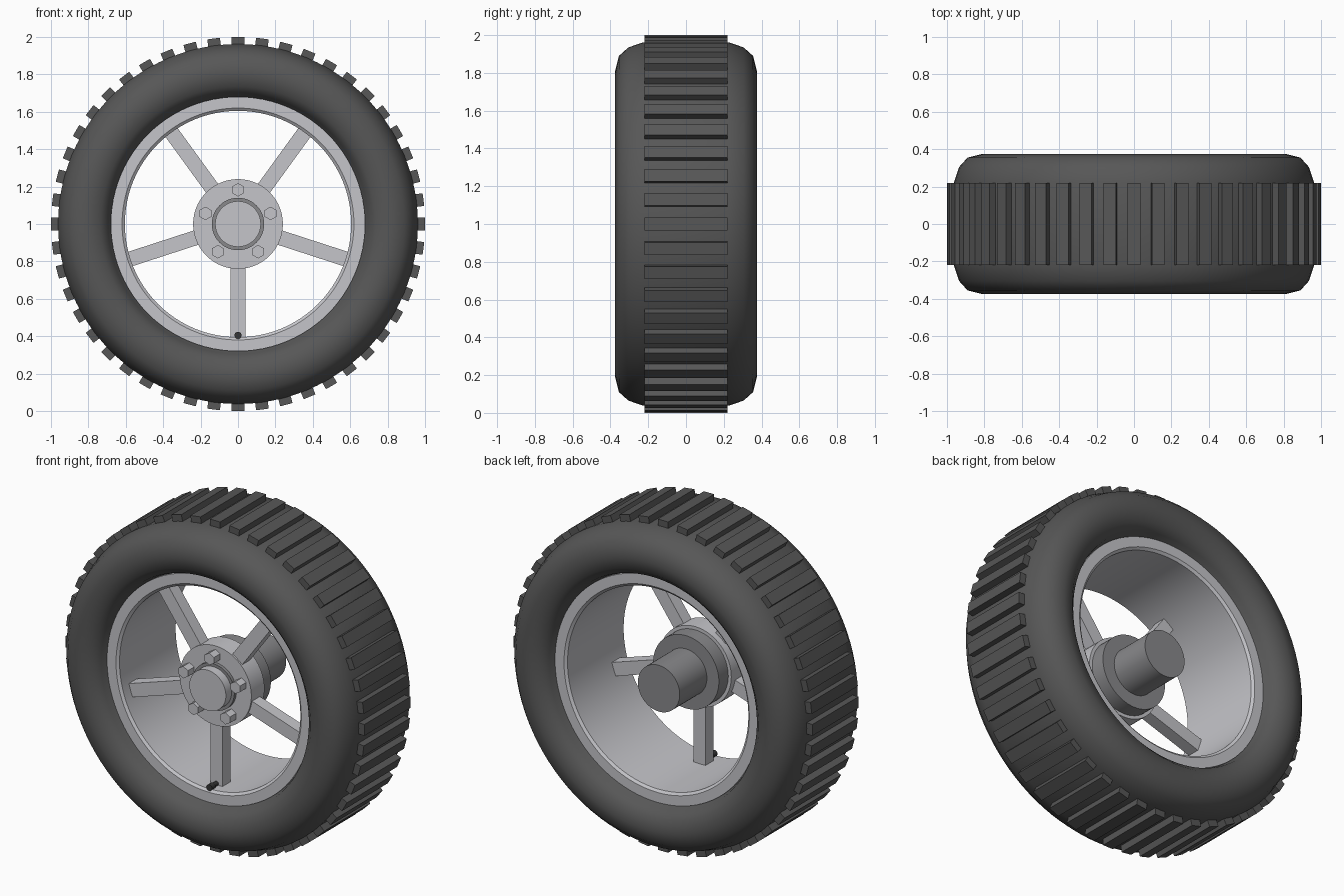
import bpy, bmesh, math
from mathutils import Matrix, Vector

if "Cube" in bpy.data.objects:
    bpy.data.objects.remove(bpy.data.objects["Cube"])

CENTRE = Vector((0, 0, 1))


def material(name, r, g, b):
    m = bpy.data.materials.new(name)
    m.diffuse_color = (r, g, b, 1)
    m.use_nodes = True
    m.node_tree.nodes["Principled BSDF"].inputs["Base Color"].default_value = m.diffuse_color
    return m


RUBBER = material("dark_rubber", 0.095, 0.095, 0.095)
BLACK = material("black_rubber", 0.035, 0.035, 0.035)
ALLOY = material("light_alloy", 0.56, 0.56, 0.59)
STEEL = material("grey_steel", 0.25, 0.25, 0.26)


def finish(bm, name, mat, angle=None):
    bmesh.ops.recalc_face_normals(bm, faces=bm.faces)
    me = bpy.data.meshes.new(name)
    bm.to_mesh(me)
    bm.free()
    me.materials.append(mat)
    ob = bpy.data.objects.new(name, me)
    bpy.context.collection.objects.link(ob)
    if angle:
        bpy.ops.object.select_all(action='DESELECT')
        ob.select_set(True)
        bpy.context.view_layer.objects.active = ob
        bpy.ops.object.shade_smooth_by_angle(angle=math.radians(angle))
    return ob


def lathe(name, profile, mat, segments=96, angle=35):
    """Spin a closed (radius, y) profile around the wheel axis."""
    bm = bmesh.new()
    rings = []
    for i in range(segments):
        a = 2 * math.pi * i / segments
        rings.append([bm.verts.new((r * math.sin(a), y, 1 + r * math.cos(a))) for r, y in profile])
    n = len(profile)
    for i in range(segments):
        p, q = rings[i], rings[(i + 1) % segments]
        for j in range(n):
            k = (j + 1) % n
            bm.faces.new((p[j], p[k], q[k], q[j]))
    return finish(bm, name, mat, angle)


def add_cylinder(bm, x, z, radius, y0, y1, segments):
    m = Matrix.Translation((x, (y0 + y1) / 2, z)) @ Matrix.Rotation(math.pi / 2, 4, 'X')
    bmesh.ops.create_cone(bm, cap_ends=True, segments=segments, radius1=radius,
                          radius2=radius, depth=abs(y1 - y0), matrix=m)


def cylinder(name, radius, y0, y1, mat, x=0, z=1, segments=64):
    bm = bmesh.new()
    add_cylinder(bm, x, z, radius, y0, y1, segments)
    return finish(bm, name, mat, 35)


def radial_boxes(name, count, start, r0, r1, width, y0, y1, mat):
    """Repeat a box that points outwards around the wheel axis."""
    bm = bmesh.new()
    for i in range(count):
        turn = Matrix.Rotation(start + 2 * math.pi * i / count, 4, 'Y')
        m = (Matrix.Translation(CENTRE) @ turn
             @ Matrix.Translation((0, (y0 + y1) / 2, (r0 + r1) / 2))
             @ Matrix.Diagonal((width, y1 - y0, r1 - r0, 1)))
        bmesh.ops.create_cube(bm, size=1, matrix=m)
    return finish(bm, name, mat)


def mirrored(half):
    return half + [(r, -y) for r, y in reversed(half)]


# Tyre with rounded shoulders, and its tread blocks
lathe("tyre", mirrored([(0.645, -0.24), (0.68, -0.265), (0.695, -0.315), (0.735, -0.355),
                        (0.81, -0.375), (0.89, -0.355), (0.935, -0.305), (0.962, -0.225)]),
      RUBBER, angle=50)
radial_boxes("tread_blocks", 48, 0, 0.94, 1.0, 0.068, -0.22, 0.22, RUBBER)

# Rim barrel with a flange on both sides
lathe("rim", mirrored([(0.605, -0.268), (0.62, -0.28), (0.68, -0.28), (0.68, -0.255),
                       (0.64, -0.23)]), ALLOY)

# Spokes and hub
radial_boxes("spokes", 5, math.pi, 0.2, 0.615, 0.08, -0.205, -0.13, ALLOY)
cylinder("hub", 0.24, -0.215, -0.09, ALLOY)

# Wheel bolts
bm = bmesh.new()
for i in range(5):
    a = 2 * math.pi * i / 5
    add_cylinder(bm, 0.183 * math.sin(a), 1 + 0.183 * math.cos(a), 0.036, -0.275, -0.2, 6)
finish(bm, "wheel_bolts", ALLOY)

# Axle, hub cap and mounting disc
cylinder("axle", 0.14, -0.235, 0.26, STEEL)
cylinder("hub_cap", 0.122, -0.29, -0.23, ALLOY)
cylinder("mounting_disc", 0.22, -0.095, 0.0, STEEL)

# Valve stem with a wider cap
cylinder("valve_stem", 0.014, -0.25, -0.19, BLACK, z=0.405, segments=16)
cylinder("valve_cap", 0.019, -0.275, -0.24, BLACK, z=0.405, segments=16)
